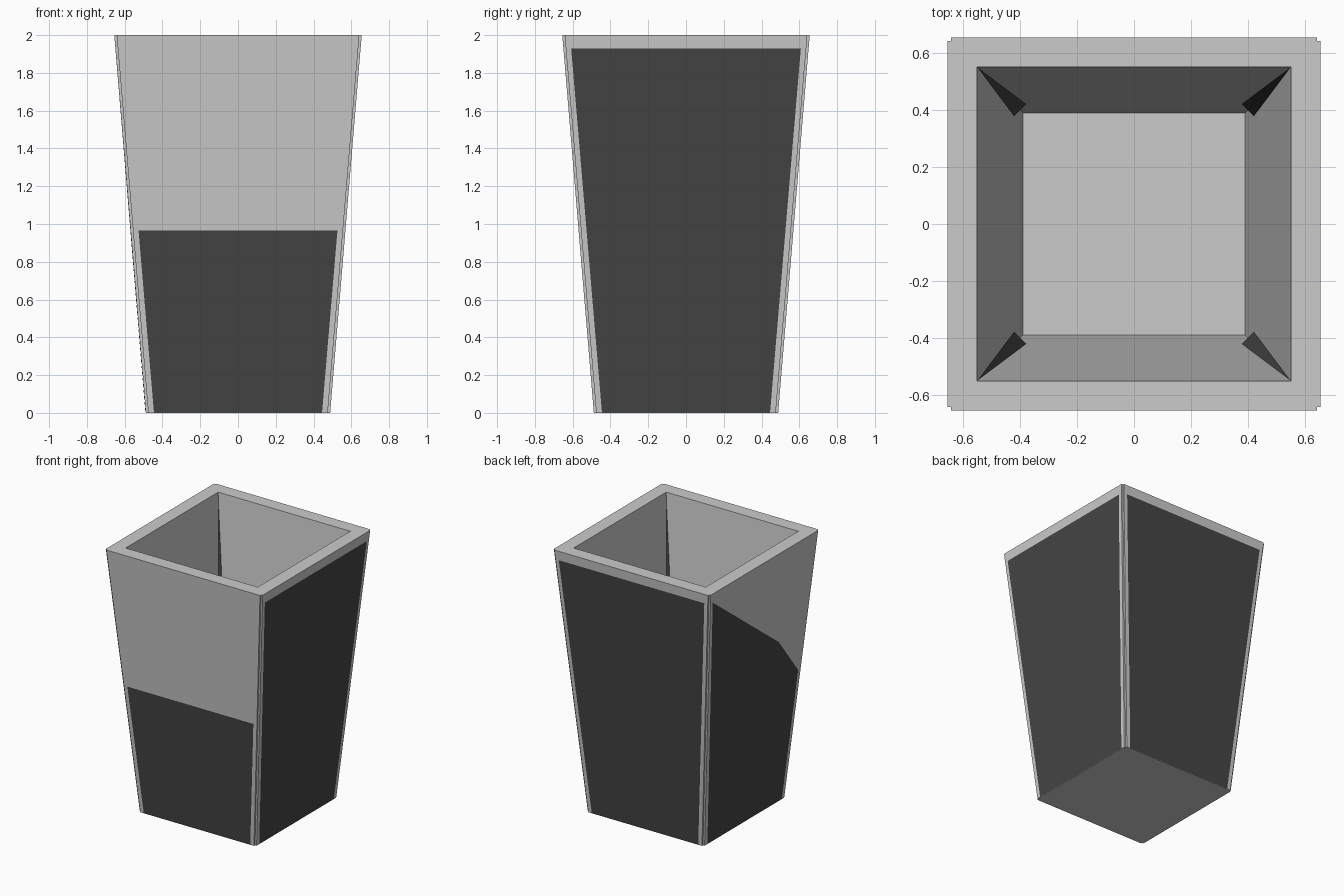
import bpy, bmesh
from mathutils import Matrix, Vector
from math import pi

if "Cube" in bpy.data.objects:
    bpy.data.objects.remove(bpy.data.objects["Cube"])

dark = bpy.data.materials.new("dark_panel")
dark.diffuse_color = (0.06, 0.06, 0.06, 1)
dark.use_nodes = True
dark.node_tree.nodes["Principled BSDF"].inputs["Base Color"].default_value = dark.diffuse_color


def outer(z):
    return 0.488 + (0.655 - 0.488) * z / 2


def make(name, bm, mat=None, recalc=True):
    if recalc:
        bmesh.ops.recalc_face_normals(bm, faces=bm.faces[:])
    me = bpy.data.meshes.new(name)
    bm.to_mesh(me)
    bm.free()
    ob = bpy.data.objects.new(name, me)
    bpy.context.collection.objects.link(ob)
    if mat:
        me.materials.append(mat)
    return ob


def notched_ring(bm, w, n, z):
    # square section with a small square groove at every corner
    corner = [(w, w - n), (w - n, w - n), (w - n, w)]
    return [bm.verts.new(Matrix.Rotation(k * pi / 2, 3, 'Z') @ Vector((x, y, z)))
            for k in range(4) for x, y in corner]


# Planter body: tapered outer wall, mitred rim, tapered inside, floor
bm = bmesh.new()
low = notched_ring(bm, outer(0), 0.013, 0)
high = notched_ring(bm, outer(2), 0.013, 2)
inner_top = [bm.verts.new(Matrix.Rotation(k * pi / 2, 3, 'Z') @ Vector((0.552, 0.552, 2))) for k in range(4)]
inner_low = [bm.verts.new(Matrix.Rotation(k * pi / 2, 3, 'Z') @ Vector((0.39, 0.39, 0.05))) for k in range(4)]
for i in range(12):
    j = (i + 1) % 12
    bm.faces.new((low[i], low[j], high[j], high[i]))
for k in range(4):
    m = (k + 1) % 4
    a, b, c, d = (high[(3 * k + s) % 12] for s in (0, 1, 2, 3))
    bm.faces.new((inner_top[k], a, b))
    bm.faces.new((inner_top[k], b, c))
    bm.faces.new((inner_top[k], c, d, inner_top[m]))
    bm.faces.new((inner_top[k], inner_top[m], inner_low[m], inner_low[k]))
bm.faces.new(low)
bm.faces.new(inner_low)
make("planter_body", bm)


# Dark inlaid side panels; the offsets set how far each corner stands proud
def panel(name, turn, offsets):
    bm = bmesh.new()
    rot = Matrix.Rotation(turn * pi / 2, 3, 'Z')
    spots = [(-0.445, 0.002), (0.445, 0.002), (0.608, 1.93), (-0.608, 1.93)]
    vs = [bm.verts.new(rot @ Vector((x, -outer(z) - o, z)))
          for (x, z), o in zip(spots, offsets)]
    bm.faces.new(vs)
    make(name, bm, dark, recalc=False)


panel("front_panel", 0, (0.001, 0.001, -0.001, -0.001))
panel("right_panel", 1, (0.001,) * 4)
panel("back_panel", 2, (0.001,) * 4)
panel("left_panel", 3, (0.002, 0.001, -0.001, 0))

# Dark inner corner strips, tapering to a point under the rim
for k in range(4):
    bm = bmesh.new()
    rot = Matrix.Rotation(k * pi / 2, 3, 'Z')
    pts = [(0.421, 0.379, 0.42), (0.379, 0.421, 0.42),
           (0.421, 0.421, 0.42), (0.547, 0.547, 1.94)]
    v = [bm.verts.new(rot @ Vector(p)) for p in pts]
    for f in ((0, 1, 2), (0, 1, 3), (1, 2, 3), (2, 0, 3)):
        bm.faces.new([v[i] for i in f])
    make(f"inner_corner_strip_{k + 1}", bm, dark)
